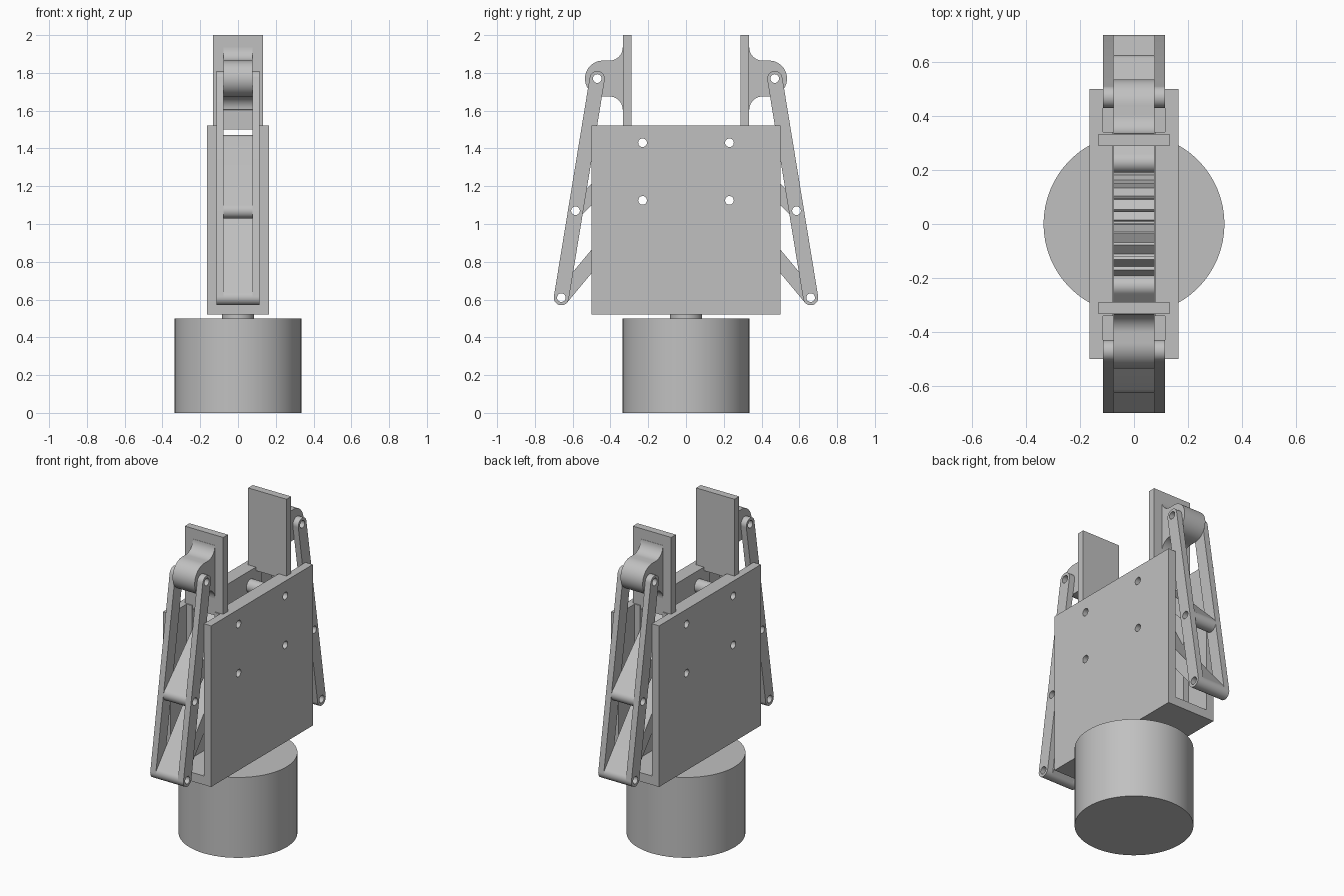
import bpy, bmesh
from math import radians, sin, cos, atan2, degrees, pi

if "Cube" in bpy.data.objects:
    bpy.data.objects.remove(bpy.data.objects["Cube"], do_unlink=True)

grey = bpy.data.materials.new("plain grey")
grey.use_nodes = True
COLOUR = (0.53, 0.53, 0.53, 1)
grey.diffuse_color = COLOUR
grey.node_tree.nodes["Principled BSDF"].inputs["Base Color"].default_value = COLOUR

HOLE = 0.023      # pin hole radius
ROUND = 0.04      # bar end radius
SLOT = 0.076      # half width of the central slot


def arc(c, r, a0, a1, n=16):
    """Points on an arc, angles in degrees."""
    angles = [radians(a0 + (a1 - a0) * i / n) for i in range(n + 1)]
    return [(c[0] + r * cos(a), c[1] + r * sin(a)) for a in angles]


def finish(ob, name):
    ob.name = name
    ob.data.materials.clear()
    ob.data.materials.append(grey)
    bpy.ops.object.shade_smooth_by_angle(angle=radians(30))
    return ob


def plate(name, outline, x0, x1, holes=()):
    """Side profile in (y, z), pierced by pin holes, thickened from x0 to x1."""
    curve = bpy.data.curves.new(name, "CURVE")
    curve.dimensions = "2D"
    curve.fill_mode = "BOTH"
    curve.extrude = (x1 - x0) / 2
    for loop in [outline] + [arc(h, HOLE, 0, 360, 24)[:-1] for h in holes]:
        spline = curve.splines.new("POLY")
        spline.points.add(len(loop) - 1)
        for point, (y, z) in zip(spline.points, loop):
            point.co = (y, z, 0, 1)
        spline.use_cyclic_u = True
    ob = bpy.data.objects.new(name, curve)
    bpy.context.collection.objects.link(ob)
    ob.location.x = (x0 + x1) / 2
    ob.rotation_euler = (pi / 2, 0, pi / 2)
    bpy.ops.object.select_all(action="DESELECT")
    bpy.context.view_layer.objects.active = ob
    ob.select_set(True)
    bpy.ops.object.convert(target="MESH")
    ob = bpy.context.object
    bm = bmesh.new()
    bm.from_mesh(ob.data)
    bmesh.ops.remove_doubles(bm, verts=bm.verts, dist=1e-5)
    bmesh.ops.recalc_face_normals(bm, faces=bm.faces)
    bm.to_mesh(ob.data)
    bm.free()
    return finish(ob, name)


def rect(y0, y1, z0, z1):
    return [(y0, z0), (y1, z0), (y1, z1), (y0, z1)]


def bar(a, b):
    """Bar outline with rounded ends."""
    t = degrees(atan2(b[1] - a[1], b[0] - a[0]))
    return arc(b, ROUND, t - 90, t + 90) + arc(a, ROUND, t + 90, t + 270)


def cylinder(name, r, z0, z1):
    bpy.ops.mesh.primitive_cylinder_add(
        vertices=64, radius=r, depth=z1 - z0, location=(0, 0, (z0 + z1) / 2))
    return finish(bpy.context.object, name)


def gear_arm(pivot, end, phase):
    """Bar outline that swells into a toothed sector around its pivot."""
    t = degrees(atan2(end[1] - pivot[1], end[0] - pivot[0]))
    ct, st = cos(radians(t)), sin(radians(t))

    def neck(side):
        return (pivot[0] + 0.1 * ct - side * ROUND * st,
                pivot[1] + 0.1 * st + side * ROUND * ct)

    pts = arc(end, ROUND, t - 90, t + 90) + [neck(1)]
    pitch = 15
    for i in range(11):
        a = 100 + phase + i * pitch
        for r, step in ((0.2, 0), (0.2, 4), (0.245, 6), (0.245, 9), (0.2, 11)):
            pts += arc(pivot, r, a + step, a + step, 1)[:1]
    return pts + [neck(-1)]


# Joint positions on the back side, as (y, z)
upper_pivot, lower_pivot = (0.23, 1.43), (0.23, 1.125)
link_top, link_mid, link_low = (0.47, 1.77), (0.585, 1.07), (0.66, 0.61)


def flip(pts, s):
    return [(y * s, z) for y, z in pts]


# Motor and shaft
cylinder("motor", 0.335, 0, 0.5)
cylinder("motor_shaft", 0.085, 0.49, 0.54)

# Housing: floor, two side walls and their inner liners
plate("housing_floor", rect(-0.5, 0.5, 0.52, 0.575), -0.115, 0.115)
wall_holes = [(s * y, z) for s in (1, -1) for y, z in (upper_pivot, lower_pivot)]
for side, s in (("left", 1), ("right", -1)):
    for part, y, z, a, b in (("wall", 0.5, 0.52, 0.115, 0.165),
                             ("liner", 0.34, 0.575, SLOT + 0.002, 0.115)):
        x0, x1 = sorted((s * a, s * b))
        plate(f"{side}_{part}", rect(-y, y, z, 1.522), x0, x1, wall_holes)

# Knuckle outline: concave fillets running into a round boss
boss = (0.44, 1.77)
knuckle = ([(0.32, 1.6)] + arc((0.405, 1.605), 0.07, 180, 90, 10)
           + arc(boss, 0.095, -90, 90, 24)
           + arc((0.405, 1.935), 0.07, 270, 180, 10) + [(0.32, 1.94)])

# Two mirrored finger linkages
for end, s in (("back", 1), ("front", -1)):
    plate(f"{end}_finger_pad", flip(rect(0.288, 0.334, 1.5, 2), s), -0.132, 0.132)
    plate(f"{end}_knuckle", flip(knuckle, s), -SLOT, SLOT, flip([link_top], s))
    plate(f"{end}_upper_arm", flip(bar(upper_pivot, link_mid), s), -SLOT, SLOT,
          flip([upper_pivot, link_mid], s))
    plate(f"{end}_gear_arm", flip(gear_arm(lower_pivot, link_low, 7.5 * (s < 0)), s),
          -SLOT, SLOT, flip([lower_pivot, link_low], s))
    for side, m in (("left", 1), ("right", -1)):
        x0, x1 = sorted((m * SLOT, m * 0.114))
        plate(f"{end}_{side}_link", flip(bar(link_low, link_top), s), x0, x1,
              flip([link_low, link_mid, link_top], s))
